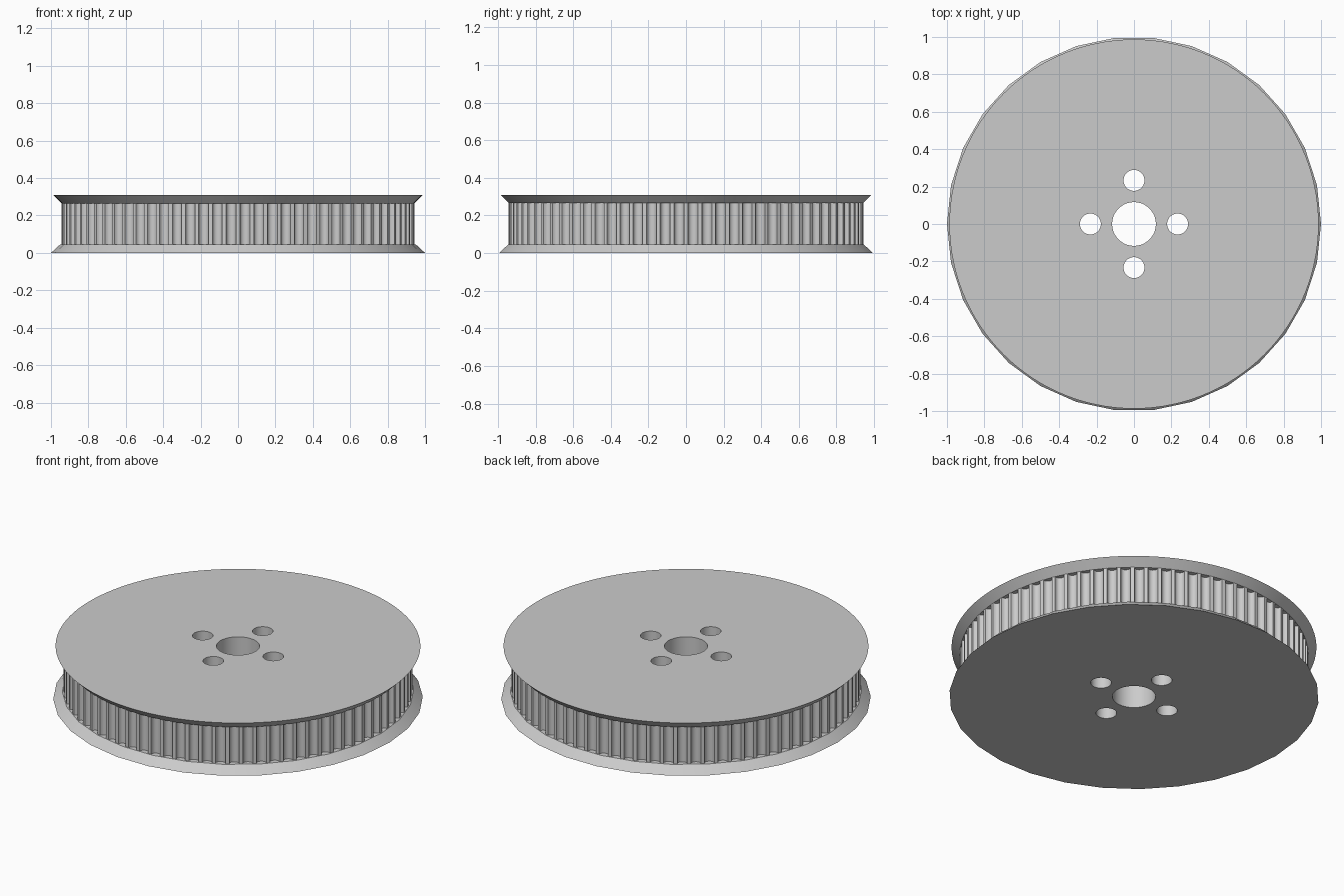
import bpy
import bmesh
from math import sin, cos, pi

if "Cube" in bpy.data.objects:
    bpy.data.objects.remove(bpy.data.objects["Cube"], do_unlink=True)

TEETH = 80
BODY_R = 0.943
HEIGHT, RIM = 0.31, 0.045

grey = bpy.data.materials.new("light grey")
grey.use_nodes = True
grey.diffuse_color = (0.6, 0.6, 0.6, 1)
grey.node_tree.nodes["Principled BSDF"].inputs["Base Color"].default_value = (0.6, 0.6, 0.6, 1)


def circle(radius, sides, cx=0, cy=0):
    return [(cx + radius * cos(2 * pi * i / sides), cy + radius * sin(2 * pi * i / sides))
            for i in range(sides)]


def loft(name, low, high, z0, z1):
    """Closed solid between two outlines with equal point counts."""
    bm = bmesh.new()
    a = [bm.verts.new((x, y, z0)) for x, y in low]
    b = [bm.verts.new((x, y, z1)) for x, y in high]
    bm.faces.new(a[::-1])
    bm.faces.new(b)
    for i in range(len(a)):
        j = (i + 1) % len(a)
        bm.faces.new((a[i], a[j], b[j], b[i]))
    mesh = bpy.data.meshes.new(name)
    bm.to_mesh(mesh)
    bm.free()
    obj = bpy.data.objects.new(name, mesh)
    bpy.context.collection.objects.link(obj)
    mesh.materials.append(grey)
    return obj


def toothed_outline():
    """Rounded grooves cut into a circle, with lands between them."""
    pitch = 2 * pi / TEETH
    half, depth, steps = 0.36 * pitch, 0.028, 8
    points = []
    for t in range(TEETH):
        for k in range(steps + 1):
            s = pi * k / steps
            r = BODY_R - depth * sin(s) ** 0.8 if 0 < k < steps else BODY_R
            a = (t + 0.5) * pitch - half * cos(s)
            points.append((r * cos(a), r * sin(a)))
    return points


# Toothed drum and the two flared flanges
teeth = toothed_outline()
parts = [
    loft("toothed_drum", teeth, teeth, RIM, HEIGHT - RIM),
    loft("bottom_flange", circle(1.0, 30), circle(0.951, 30), 0, RIM),
    loft("top_flange", circle(0.942, 120), circle(0.987, 120), HEIGHT - RIM, HEIGHT),
]

# Centre bore and four bolt holes
holes = [(0.117, 0, 0)] + [(0.056, 0.233 * cos(k * pi / 2), 0.233 * sin(k * pi / 2)) for k in range(4)]
cutters = []
for radius, cx, cy in holes:
    ring = circle(radius, 48, cx, cy)
    cutter = loft("hole_cutter", ring, ring, -0.1, HEIGHT + 0.1)
    cutter.hide_render = True
    cutters.append(cutter)

for part in parts:
    bpy.ops.object.select_all(action="DESELECT")
    part.select_set(True)
    bpy.context.view_layer.objects.active = part
    for cutter in cutters:
        mod = part.modifiers.new("hole", "BOOLEAN")
        mod.operation = "DIFFERENCE"
        mod.solver = "EXACT"
        mod.object = cutter
        bpy.ops.object.modifier_apply(modifier=mod.name)
    bpy.ops.object.shade_smooth_by_angle(angle=pi / 6)

for cutter in cutters:
    bpy.data.objects.remove(cutter, do_unlink=True)
